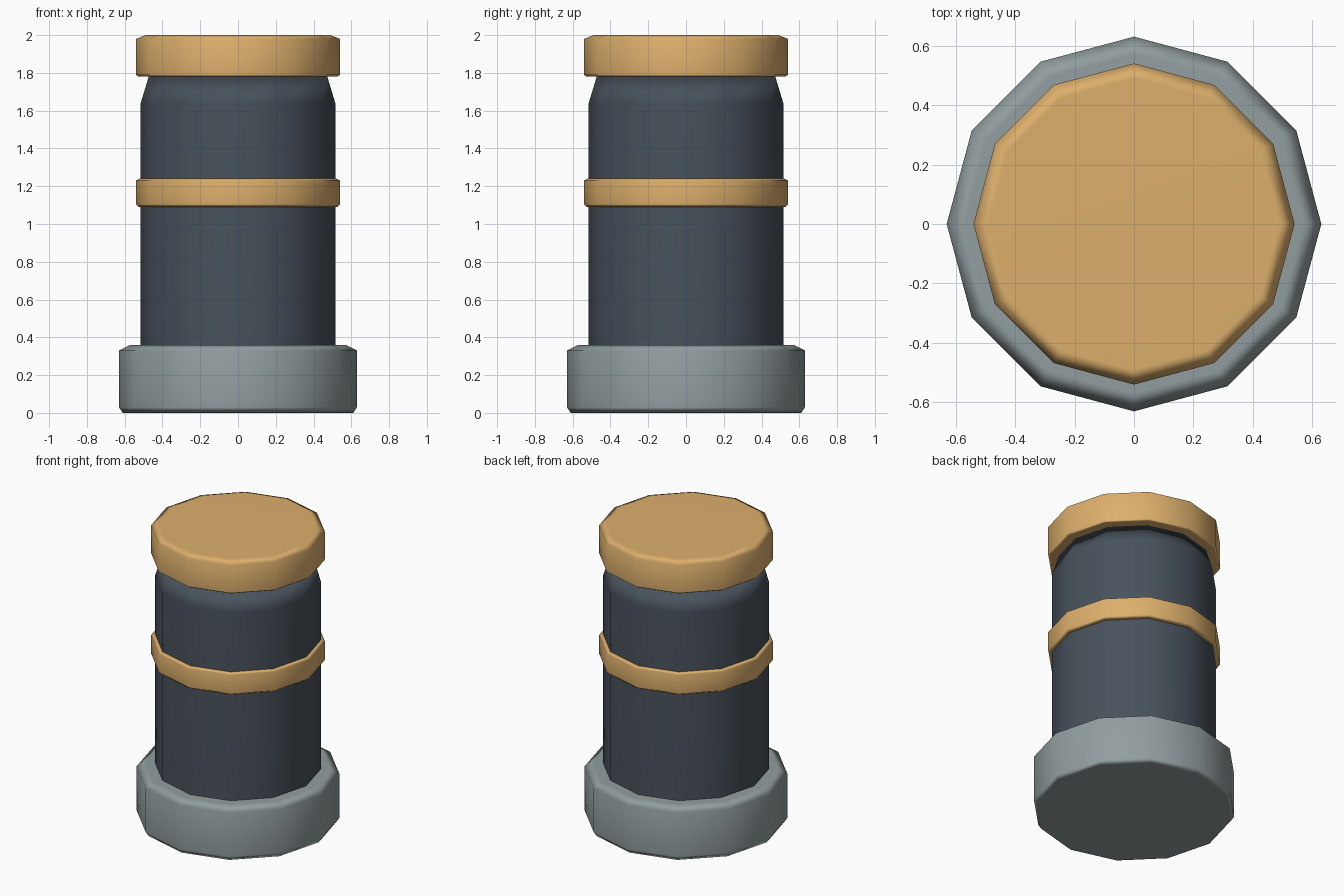
import bpy, bmesh
from math import cos, sin, pi, radians

if "Cube" in bpy.data.objects:
    bpy.data.objects.remove(bpy.data.objects["Cube"])

SIDES = 12


def material(name, rgb):
    m = bpy.data.materials.new(name)
    m.diffuse_color = (*rgb, 1)
    m.use_nodes = True
    m.node_tree.nodes["Principled BSDF"].inputs["Base Color"].default_value = m.diffuse_color
    return m


def turned(name, profile, mat):
    """Closed twelve-sided solid from (radius, z) points, bottom to top."""
    bm = bmesh.new()
    rings = [[bm.verts.new((r * cos(2 * pi * i / SIDES), r * sin(2 * pi * i / SIDES), z))
              for i in range(SIDES)] for r, z in profile]
    for low, high in zip(rings, rings[1:]):
        for i in range(SIDES):
            j = (i + 1) % SIDES
            bm.faces.new((low[i], low[j], high[j], high[i]))
    bm.faces.new(rings[0][::-1])
    bm.faces.new(rings[-1])
    mesh = bpy.data.meshes.new(name)
    bm.to_mesh(mesh)
    bm.free()
    obj = bpy.data.objects.new(name, mesh)
    bpy.context.collection.objects.link(obj)
    mesh.materials.append(mat)
    bpy.ops.object.select_all(action='DESELECT')
    obj.select_set(True)
    bpy.context.view_layer.objects.active = obj
    bpy.ops.object.shade_smooth_by_angle(angle=radians(75))
    # keep the large faces flat, round only the chamfers
    obj.modifiers.new("weighted_normals", 'WEIGHTED_NORMAL').keep_sharp = True
    return obj


stone = material("stone_grey", (0.29, 0.34, 0.35))
dark = material("dark_slate", (0.065, 0.083, 0.105))
brass = material("warm_brass", (0.72, 0.43, 0.15))

# Chamfered foot
turned("base", [(0.61, 0), (0.63, 0.03), (0.63, 0.33), (0.57, 0.36)], stone)
# Column, tapering under the cap
turned("column", [(0.515, 0.34), (0.515, 1.64), (0.47, 1.79)], dark)
# Band around the column
turned("band", [(0.525, 1.09), (0.54, 1.105), (0.54, 1.23), (0.52, 1.24)], brass)
# Top cap
turned("cap", [(0.525, 1.78), (0.54, 1.79), (0.54, 1.98), (0.49, 2.0)], brass)
